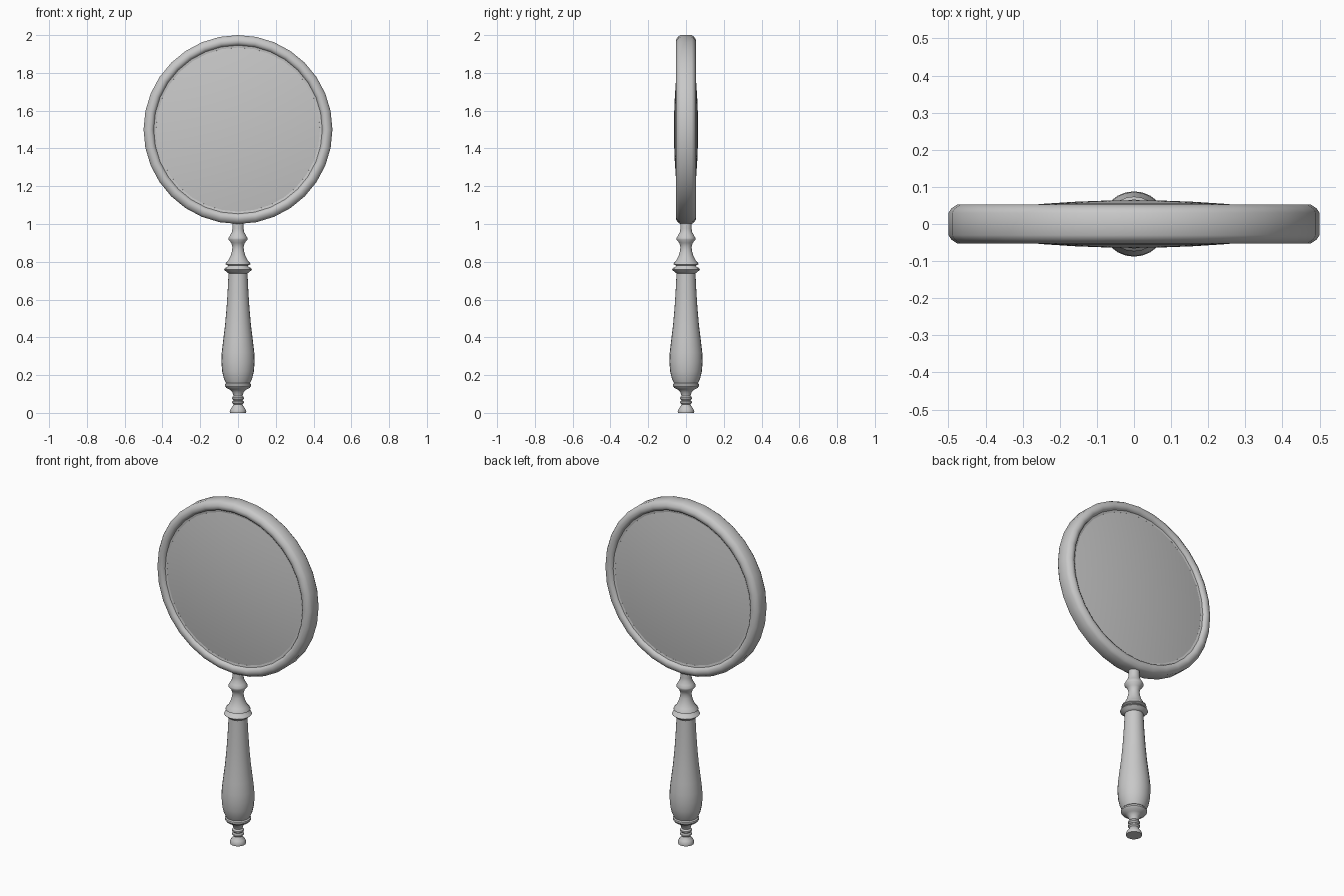
import bpy, bmesh, math

if "Cube" in bpy.data.objects:
    bpy.data.objects.remove(bpy.data.objects["Cube"])

grey = bpy.data.materials.new("plain grey")
grey.diffuse_color = (0.58, 0.58, 0.58, 1)
grey.use_nodes = True
grey.node_tree.nodes["Principled BSDF"].inputs["Base Color"].default_value = grey.diffuse_color


def lathe(name, profile, segs, axis="Z", centre_z=0.0, closed=False, angle=40):
    """Revolve (radius, height) points about the Z or Y axis."""
    bm = bmesh.new()
    rings = []
    for r, h in profile:
        ring = []
        for i in range(segs if r > 0 else 1):
            a = 2 * math.pi * i / segs
            u, v = r * math.cos(a), r * math.sin(a)
            co = (u, v, centre_z + h) if axis == "Z" else (u, h, centre_z + v)
            ring.append(bm.verts.new(co))
        rings.append(ring)
    pairs = list(zip(rings, rings[1:]))
    if closed:
        pairs.append((rings[-1], rings[0]))
    for a, b in pairs:
        for i in range(segs):
            j = (i + 1) % segs
            if len(a) == 1:
                bm.faces.new((a[0], b[i], b[j]))
            elif len(b) == 1:
                bm.faces.new((a[i], a[j], b[0]))
            else:
                bm.faces.new((a[i], a[j], b[j], b[i]))
    bmesh.ops.recalc_face_normals(bm, faces=bm.faces)
    mesh = bpy.data.meshes.new(name)
    bm.to_mesh(mesh)
    bm.free()
    mesh.materials.append(grey)
    ob = bpy.data.objects.new(name, mesh)
    bpy.context.collection.objects.link(ob)
    bpy.ops.object.select_all(action="DESELECT")
    ob.select_set(True)
    bpy.context.view_layer.objects.active = ob
    bpy.ops.object.shade_smooth_by_angle(angle=math.radians(angle))
    return ob


# Round frame: chamfered outside, stepped lip inside
half = [(0.5, 0.03), (0.492, 0.042), (0.477, 0.052), (0.461, 0.052),
        (0.449, 0.044), (0.446, 0.036), (0.434, 0.034), (0.431, 0.025)]
lathe("frame", half + [(r, -h) for r, h in reversed(half)], 32, "Y", 1.5, True)

# Lens bulging on both sides
radii = [0, 0.08, 0.16, 0.24, 0.32, 0.39, 0.436]
front = [(r, -(0.064 - 0.16 * r * r)) for r in radii]
lathe("lens", front + [(r, -h) for r, h in reversed(front)], 32, "Y", 1.5)

# Turned foot finial
lathe("end_finial", [
    (0, 0), (0.042, 0), (0.044, 0.01), (0.036, 0.026), (0.026, 0.038),
    (0.024, 0.045), (0.031, 0.052), (0.031, 0.06), (0.024, 0.066),
    (0.031, 0.074), (0.031, 0.082), (0.024, 0.09), (0.03, 0.11),
    (0.045, 0.124), (0.062, 0.132), (0.07, 0.143), (0.069, 0.152),
    (0.06, 0.16), (0, 0.16)], 24)

# Swelling grip
lathe("grip", [
    (0, 0.158), (0.064, 0.158), (0.076, 0.185), (0.084, 0.22), (0.088, 0.27),
    (0.086, 0.32), (0.079, 0.38), (0.069, 0.46), (0.061, 0.55), (0.055, 0.64),
    (0.051, 0.72), (0.05, 0.745), (0, 0.745)], 24)

# Collar and neck that carry the frame
lathe("neck", [
    (0, 0.738), (0.05, 0.738), (0.06, 0.746), (0.074, 0.758), (0.07, 0.766),
    (0.055, 0.774), (0.052, 0.78), (0.066, 0.786), (0.064, 0.793),
    (0.052, 0.806), (0.039, 0.832), (0.031, 0.86), (0.03, 0.88),
    (0.036, 0.9), (0.05, 0.917), (0.05, 0.926), (0.042, 0.94),
    (0.032, 0.958), (0.03, 0.975), (0.03, 1.02), (0, 1.02)], 24)
